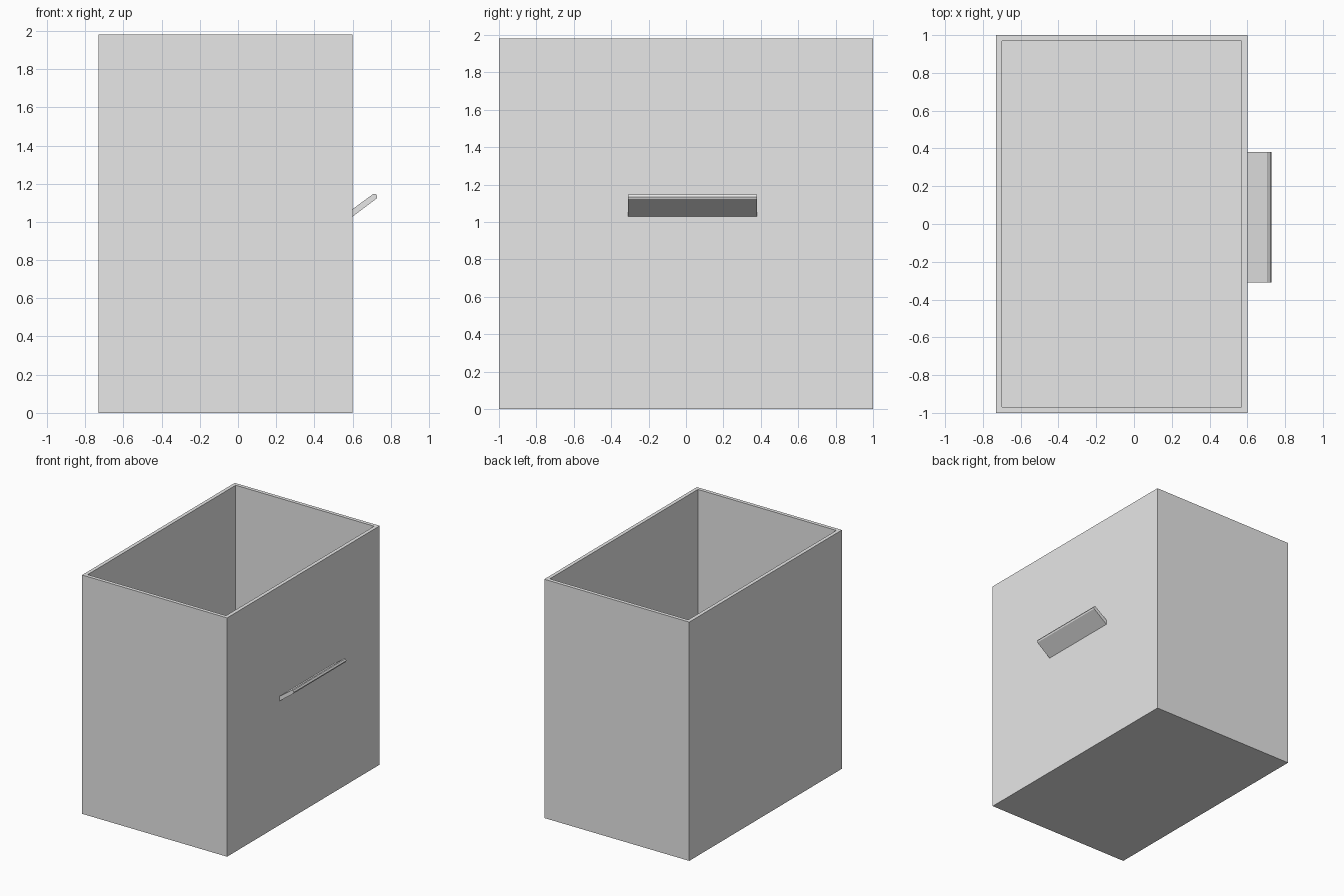
import bpy
import bmesh

cube = bpy.data.objects.get("Cube")
if cube:
    bpy.data.objects.remove(cube, do_unlink=True)

GREY = (0.8, 0.8, 0.8, 1)
mat = bpy.data.materials.new("light_grey")
mat.use_nodes = True
mat.diffuse_color = GREY
mat.node_tree.nodes["Principled BSDF"].inputs["Base Color"].default_value = GREY


def finish(name, bm):
    bmesh.ops.recalc_face_normals(bm, faces=bm.faces)
    mesh = bpy.data.meshes.new(name)
    bm.to_mesh(mesh)
    bm.free()
    mesh.materials.append(mat)
    obj = bpy.data.objects.new(name, mesh)
    bpy.context.collection.objects.link(obj)
    return obj


# Open-topped bin: inset the top face and sink it to form walls and floor
LEFT, RIGHT, DEPTH, HEIGHT, WALL = -0.73, 0.6, 2.0, 1.98, 0.03
bm = bmesh.new()
bmesh.ops.create_cube(bm, size=1)
for v in bm.verts:
    v.co.x = RIGHT if v.co.x > 0 else LEFT
    v.co.y *= DEPTH
    v.co.z = HEIGHT if v.co.z > 0 else 0
top = max(bm.faces, key=lambda f: f.calc_center_median().z)
bmesh.ops.inset_region(bm, faces=[top], thickness=WALL, use_even_offset=True)
sunk = bmesh.ops.extrude_face_region(bm, geom=[top])["geom"]
bmesh.ops.delete(bm, geom=[top], context="FACES_ONLY")
for v in (g for g in sunk if isinstance(g, bmesh.types.BMVert)):
    v.co.z = WALL
finish("bin_body", bm)

# Slanted pull handle: side profile with a blunted tip, extruded along y
profile = [(0.6, 1.028), (0.725, 1.122), (0.729, 1.134),
           (0.721, 1.147), (0.709, 1.147), (0.6, 1.067)]
Y0, Y1 = -0.31, 0.38
bm = bmesh.new()
end = bm.faces.new([bm.verts.new((x, Y0, z)) for x, z in profile])
far = bmesh.ops.extrude_face_region(bm, geom=[end])["geom"]
for v in (g for g in far if isinstance(g, bmesh.types.BMVert)):
    v.co.y = Y1
finish("pull_handle", bm)
